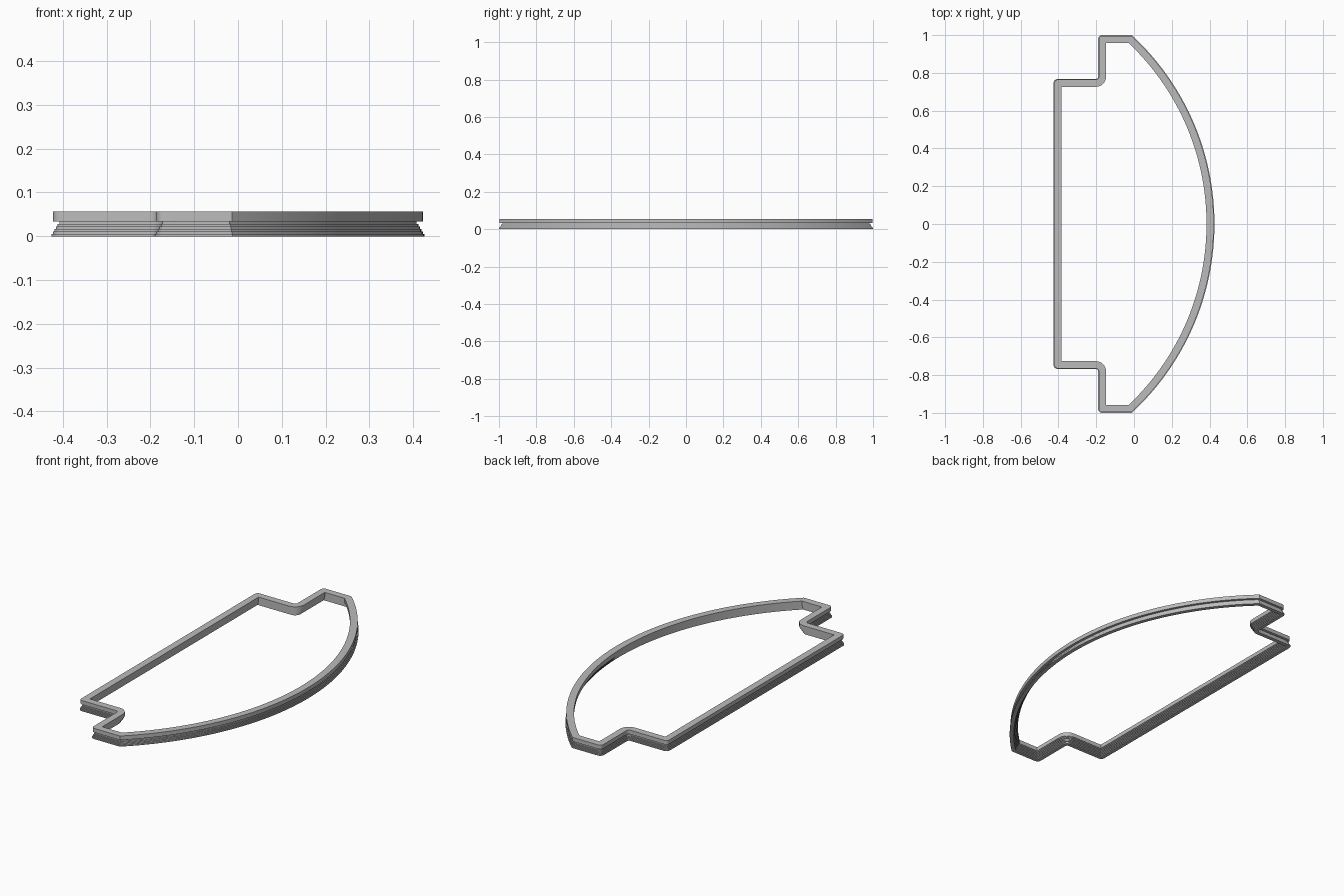
import bpy
import bmesh
import math

cube = bpy.data.objects.get("Cube")
if cube:
    bpy.data.objects.remove(cube, do_unlink=True)

# Overall outline of the base edge
LEFT, RIGHT, END = -0.426, 0.426, 1.0
NOTCH_X, NOTCH_Y = -0.19, 0.768
TIP_X = -0.012
SAG = RIGHT - TIP_X
RADIUS = (END ** 2 + SAG ** 2) / (2 * SAG)
CENTRE = RIGHT - RADIUS

# Heights of the stepped wall and the top rim
WALL_TOP, TOP, LAYERS = 0.034, 0.056, 6


def corner(cx, cy, r, start, end, steps=6):
    """Points on a rounded corner, angles in degrees."""
    angles = [math.radians(start + (end - start) * i / steps) for i in range(steps + 1)]
    return [(cx + r * math.cos(a), cy + r * math.sin(a)) for a in angles]


def outline(o):
    """Closed outline moved inward by o, mirrored front to back."""
    r = max(0.022 - o, 0.0015)
    notch_r = 0.012 + o
    big = RADIUS - o
    sweep = math.degrees(math.asin((END - o) / big))
    half = corner(CENTRE, 0, big, 0, sweep, 40)
    half += corner(NOTCH_X + o + r, END - o - r, r, 90, 180)
    half += corner(NOTCH_X + o - notch_r, NOTCH_Y - o + notch_r, notch_r, 0, -90)
    half += corner(LEFT + o + r, NOTCH_Y - o - r, r, 90, 180)
    return half + [(x, -y) for x, y in reversed(half[1:])]


# Cross-section: stepped outer wall, overhanging rim, stepped inner wall
outer, inner = [], []
for i in range(LAYERS):
    z0, z1 = WALL_TOP * i / LAYERS, WALL_TOP * (i + 1) / LAYERS
    shift = 0.018 * i / (LAYERS - 1)
    outer += [(shift, z0), (shift, z1)]
    inner += [(shift + 0.021, z0), (shift + 0.021, z1)]
rim = [(0.004, WALL_TOP), (0.004, TOP), (0.042, TOP), (0.042, WALL_TOP)]
section = outer + rim + inner[::-1]

# Sweep the cross-section round the outline
bm = bmesh.new()
rings = [[bm.verts.new((x, y, z)) for x, y in outline(o)] for o, z in section]
for a, b in zip(rings, rings[1:] + rings[:1]):
    for j in range(len(a)):
        k = (j + 1) % len(a)
        bm.faces.new((a[j], a[k], b[k], b[j]))
bmesh.ops.recalc_face_normals(bm, faces=bm.faces)
mesh = bpy.data.meshes.new("stepped_frame")
bm.to_mesh(mesh)
bm.free()
frame = bpy.data.objects.new("stepped_frame", mesh)
bpy.context.collection.objects.link(frame)

# Plain grey material
grey = bpy.data.materials.new("plain grey")
grey.use_nodes = True
colour = (0.5, 0.5, 0.5, 1)
grey.diffuse_color = colour
grey.node_tree.nodes["Principled BSDF"].inputs["Base Color"].default_value = colour
mesh.materials.append(grey)

# Smooth curves, keep steps sharp
bpy.ops.object.select_all(action="DESELECT")
frame.select_set(True)
bpy.context.view_layer.objects.active = frame
bpy.ops.object.shade_smooth_by_angle(angle=math.radians(30))
